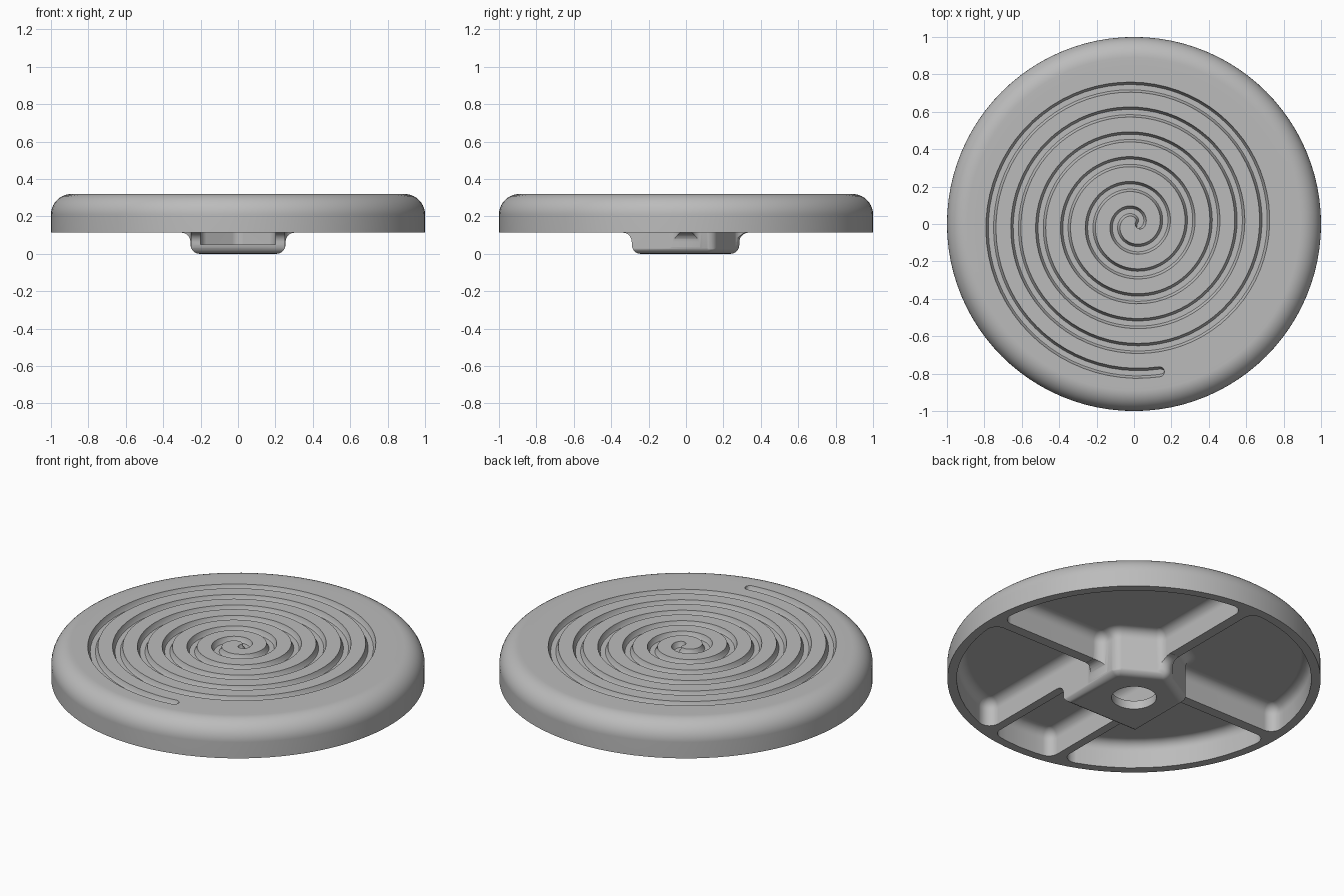
import bpy, bmesh, math
from mathutils import Vector, Matrix

if "Cube" in bpy.data.objects:
    bpy.data.objects.remove(bpy.data.objects["Cube"], do_unlink=True)

grey = bpy.data.materials.new("matte_grey")
grey.use_nodes = True
grey.diffuse_color = (0.5, 0.5, 0.5, 1)
grey.node_tree.nodes["Principled BSDF"].inputs["Base Color"].default_value = (0.5, 0.5, 0.5, 1)

INNER = 0.95     # inner radius of the rim
CEILING = 0.27   # underside of the top plate
RIB = 0.03       # half thickness of a rib


def loft(name, rings):
    """Closed solid through rings of equal point count."""
    bm = bmesh.new()
    loops = [[bm.verts.new(p) for p in ring] for ring in rings]
    n = len(loops[0])
    for a, b in zip(loops, loops[1:]):
        for i in range(n):
            j = (i + 1) % n
            bm.faces.new((a[i], a[j], b[j], b[i]))
    bm.faces.new(loops[0])
    bm.faces.new(loops[-1])
    bmesh.ops.recalc_face_normals(bm, faces=bm.faces)
    mesh = bpy.data.meshes.new(name)
    bm.to_mesh(mesh)
    bm.free()
    mesh.materials.append(grey)
    obj = bpy.data.objects.new(name, mesh)
    bpy.context.collection.objects.link(obj)
    return obj


def circle(r, z, n=96):
    return [(r * math.cos(i * math.tau / n), r * math.sin(i * math.tau / n), z) for i in range(n)]


def arc(a0, a1):
    n = max(3, int(abs(a1 - a0) * INNER / 0.09))
    return [(INNER * math.cos(a0 + (a1 - a0) * i / n),
             INNER * math.sin(a0 + (a1 - a0) * i / n)) for i in range(n + 1)]


def directions(pts, i):
    p = Vector(pts[i])
    d1 = (p - Vector(pts[i - 1])).normalized()
    d2 = (Vector(pts[(i + 1) % len(pts)]) - p).normalized()
    return p, d1, d2


def round_corners(pts, r, limit=180, steps=6):
    """Replace the sharp corners of an outline by fillet arcs."""
    out = []
    for i in range(len(pts)):
        p, d1, d2 = directions(pts, i)
        turn = math.atan2(d1.x * d2.y - d1.y * d2.x, d1.dot(d2))
        if not 30 < abs(math.degrees(turn)) < limit:
            out.append(p)
            continue
        start = p - d1 * r * math.tan(abs(turn) / 2)
        centre = start + Vector((-d1.y, d1.x)) * math.copysign(r, turn)
        for k in range(steps + 1):
            out.append(centre + Matrix.Rotation(turn * k / steps, 2) @ (start - centre))
    return out


def inset(pts, amount, z):
    """Counter-clockwise outline moved inwards, placed at height z."""
    ring = []
    for i in range(len(pts)):
        p, d1, d2 = directions(pts, i)
        n1, n2 = Vector((-d1.y, d1.x)), Vector((-d2.y, d2.x))
        q = p + (n1 + n2) * amount / (1 + n1.dot(n2))
        ring.append((q.x, q.y, z))
    return ring


def pocket(name, pts, bottom, r=0.055, steps=6):
    """Cutter with rounded corners and a filleted ceiling."""
    pts = round_corners(pts, 0.06)
    rings = [inset(pts, 0, bottom)]
    for k in range(steps + 1):
        a = k / steps * math.pi / 2
        rings.append(inset(pts, r * (1 - math.cos(a)), CEILING - r + r * math.sin(a)))
    return loft(name, rings)


def combine(target, other, operation):
    mod = target.modifiers.new(operation.lower(), 'BOOLEAN')
    mod.object, mod.operation, mod.solver = other, operation, 'EXACT'
    other.hide_render = True
    bpy.context.view_layer.objects.active = target
    bpy.ops.object.modifier_apply(modifier=mod.name)
    bpy.data.objects.remove(other, do_unlink=True)


# Disc with a rounded upper edge
rings = [circle(1, 0.115)]
for k in range(11):
    a = k / 10 * math.pi / 2
    rings.append(circle(0.89 + 0.11 * math.cos(a), 0.21 + 0.11 * math.sin(a)))
rings.append(circle(0.85, 0.32))
disc = loft("round_cap", rings)

# House-shaped hub, flared where it meets the ribs and rounded below
house = round_corners([(0.254, 0.147), (0, 0.294), (-0.254, 0.147),
                       (-0.254, -0.29), (0.254, -0.29)], 0.055, limit=80)
rings = [inset(house, -0.055, z) for z in (0.2, 0.114)]
for k in range(1, 6):
    a = k / 5 * math.pi / 2
    rings.append(inset(house, -0.05 * (1 - math.sin(a)), 0.064 + 0.05 * math.cos(a)))
for k in range(6):
    a = k / 5 * math.pi / 2
    rings.append(inset(house, 0.048 * (1 - math.cos(a)), 0.048 * (1 - math.sin(a))))
combine(disc, loft("hub", rings), 'UNION')

# Four pockets under the disc, mirrored left to right, leaving the ribs
edge = math.asin(RIB / INNER)
back = [(0.25, RIB)] + arc(edge, math.pi / 2 - edge) + [(RIB, 0.2726), (0.25, 0.145)]
front = arc(-math.acos(0.25 / INNER), -edge) + [(0.25, -RIB)]
for outline in (back, front):
    mirrored = [(-x, y) for x, y in reversed(outline)]
    for pts in (outline, mirrored):
        combine(disc, pocket("pocket_cutter", pts, -0.2), 'DIFFERENCE')

# Channel from the front rim into the hub, and the hole in the hub plate
half = math.asin(0.2 / INNER)
channel = arc(-math.pi / 2 - half, -math.pi / 2 + half) + [(0.2, 0.12), (0, 0.235), (-0.2, 0.12)]
combine(disc, pocket("channel_cutter", channel, 0.05), 'DIFFERENCE')
combine(disc, loft("hole_cutter", [circle(0.12, -0.1, 48), circle(0.12, 0.1, 48)]), 'DIFFERENCE')

# Spiral groove in the top, with rounded ends
PITCH, START, END = 0.133, 0.25, 6.027
section = [(0.0285, 0.325), (0.022, 0.302), (0.014, 0.29),
           (-0.014, 0.29), (-0.022, 0.302), (-0.0285, 0.325)]


def spiral(t):
    a = t * math.tau - math.pi / 2
    return Vector((math.cos(a), math.sin(a))) * PITCH * t


def station(t, ahead=0.0, width=1.0):
    tangent = (spiral(t + 0.001) - spiral(t - 0.001)).normalized()
    p = spiral(t) + tangent * ahead
    return [(p.x + tangent.y * w * width, p.y - tangent.x * w * width, z) for w, z in section]


caps = [math.radians(a) for a in (85, 65, 45, 22)]
rings = [station(START, -0.027 * math.sin(a), math.cos(a)) for a in caps]
count = 430
rings += [station(START + (END - START) * i / count) for i in range(count + 1)]
rings += [station(END, 0.027 * math.sin(a), math.cos(a)) for a in reversed(caps)]
combine(disc, loft("groove_cutter", rings), 'DIFFERENCE')

# Smooth shading with crisp edges
bpy.ops.object.select_all(action='DESELECT')
disc.select_set(True)
bpy.context.view_layer.objects.active = disc
bpy.ops.object.shade_smooth_by_angle(angle=math.radians(30))
normals = disc.modifiers.new("weighted_normals", 'WEIGHTED_NORMAL')
normals.keep_sharp = True
